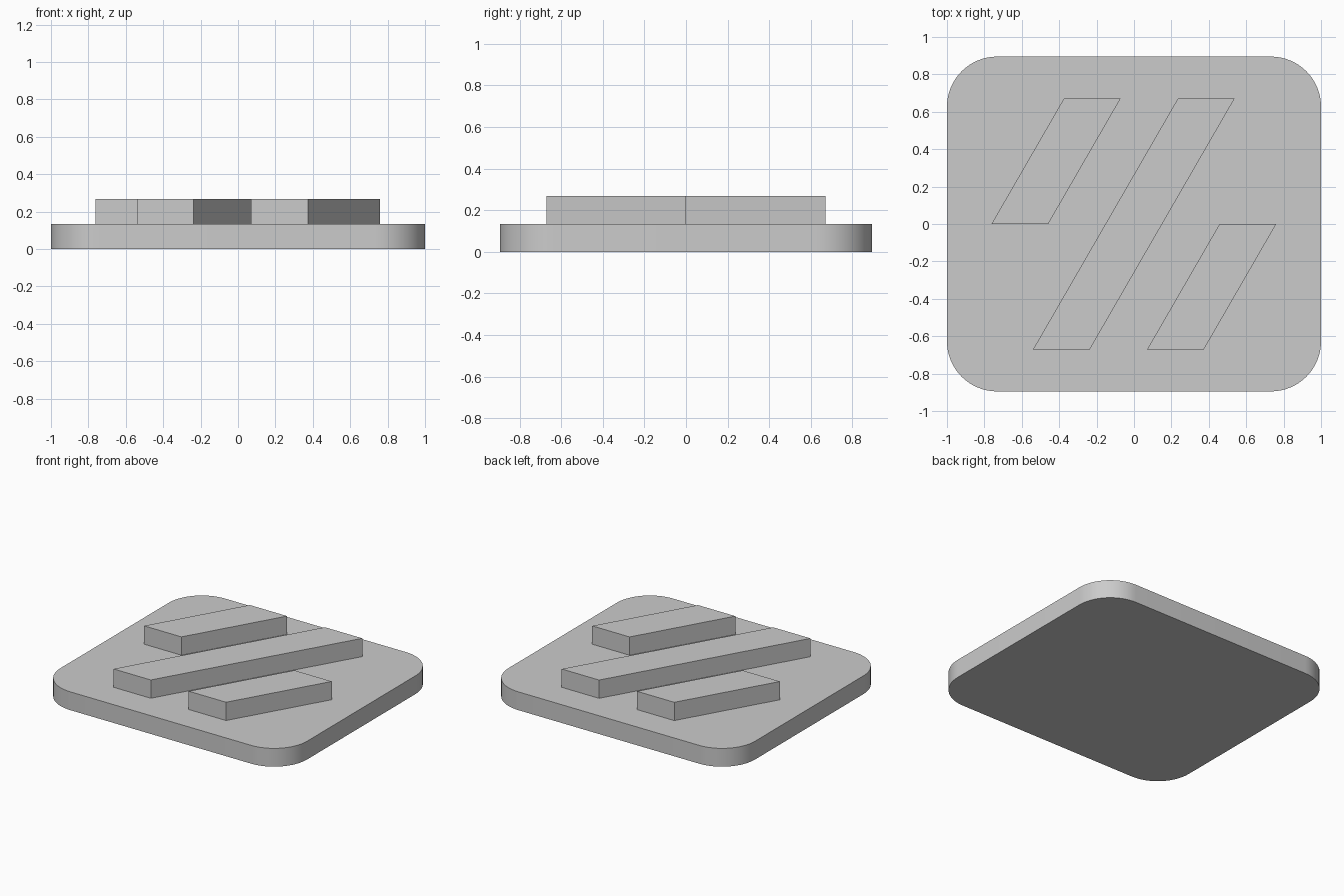
import bpy, bmesh
from math import radians, tan, sin, cos, pi

cube = bpy.data.objects.get("Cube")
if cube:
    bpy.data.objects.remove(cube)

BASE_TOP = 0.134
BAR_TOP = 0.268
HALF_X, HALF_Y, RADIUS = 1.0, 0.895, 0.268
BAR_WIDTH = 0.303
SLANT = tan(radians(30))

# One plain grey for every part
grey = bpy.data.materials.new("plain_grey")
grey.use_nodes = True
colour = (0.6, 0.6, 0.6, 1.0)
grey.diffuse_color = colour
grey.node_tree.nodes["Principled BSDF"].inputs["Base Color"].default_value = colour


def extrude_outline(name, outline, z0, z1):
    """Make a solid from a flat counter-clockwise outline."""
    bm = bmesh.new()
    face = bm.faces.new([bm.verts.new((x, y, z0)) for x, y in outline])
    top = bmesh.ops.extrude_face_region(bm, geom=[face], use_keep_orig=True)
    moved = [v for v in top["geom"] if isinstance(v, bmesh.types.BMVert)]
    bmesh.ops.translate(bm, verts=moved, vec=(0, 0, z1 - z0))
    bmesh.ops.recalc_face_normals(bm, faces=bm.faces)
    mesh = bpy.data.meshes.new(name)
    bm.to_mesh(mesh)
    bm.free()
    mesh.materials.append(grey)
    obj = bpy.data.objects.new(name, mesh)
    bpy.context.collection.objects.link(obj)
    return obj


def rounded_rectangle(hx, hy, r, steps=16):
    points = []
    for i, (sx, sy) in enumerate([(1, 1), (-1, 1), (-1, -1), (1, -1)]):
        for k in range(steps + 1):
            a = (i + k / steps) * pi / 2
            points.append((sx * (hx - r) + r * cos(a), sy * (hy - r) + r * sin(a)))
    return points


def slanted_bar(name, x, y0, y1):
    """Parallelogram bar whose lower left corner is at (x, y0)."""
    shift = (y1 - y0) * SLANT
    outline = [(x, y0), (x + BAR_WIDTH, y0), (x + BAR_WIDTH + shift, y1), (x + shift, y1)]
    return extrude_outline(name, outline, BASE_TOP, BAR_TOP)


# Rounded base plate, smooth around its corners
base = extrude_outline("base_plate", rounded_rectangle(HALF_X, HALF_Y, RADIUS), 0, BASE_TOP)
bpy.ops.object.select_all(action="DESELECT")
base.select_set(True)
bpy.context.view_layer.objects.active = base
bpy.ops.object.shade_smooth_by_angle(angle=radians(30))

# Raised slanted bars
slanted_bar("long_middle_bar", -0.54, -0.671, 0.671)
slanted_bar("short_right_bar", -0.762, 0, 0.671)
slanted_bar("short_left_bar", 0.07, -0.671, 0)
